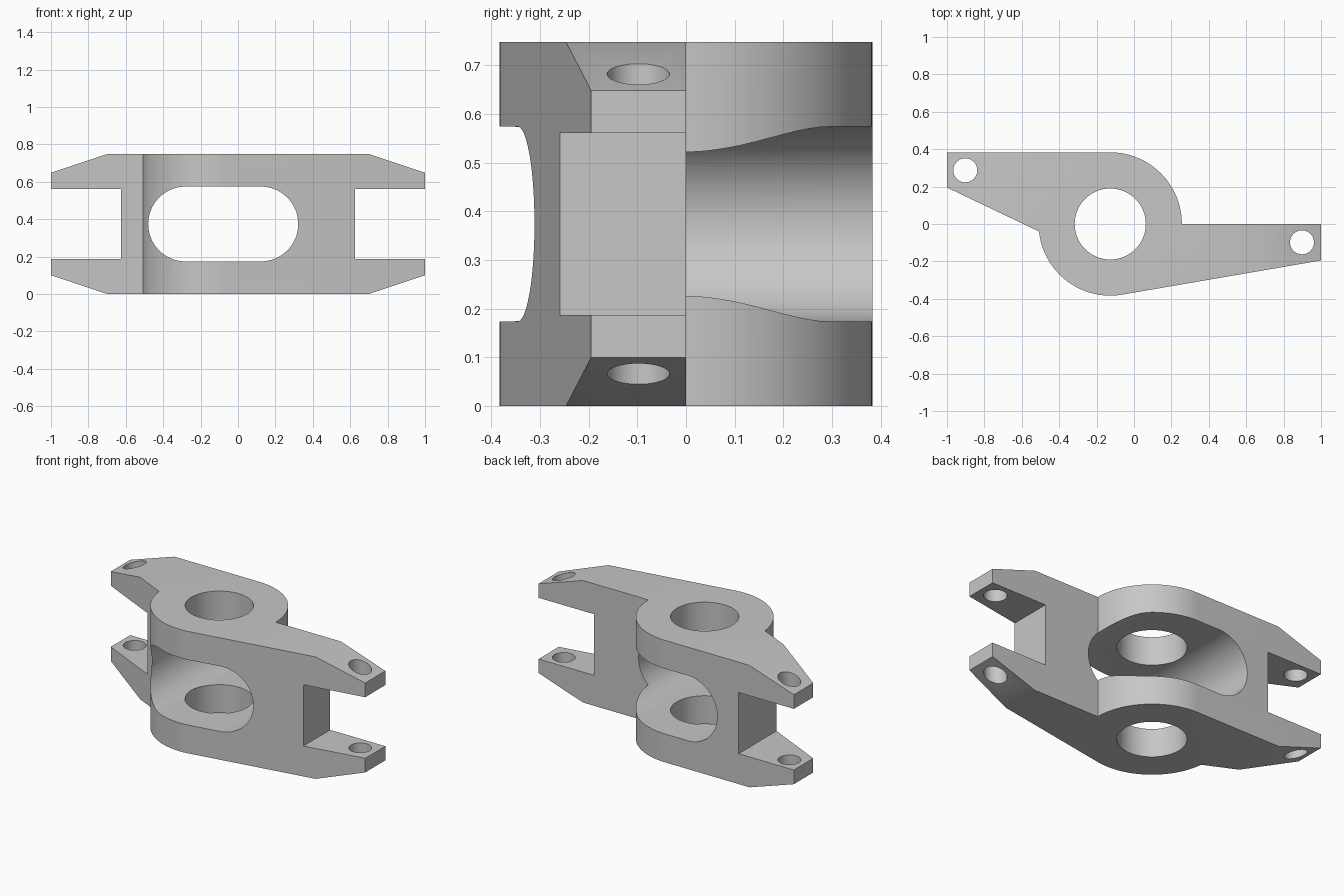
import bpy
import bmesh
from math import cos, sin, radians
from mathutils import Vector

cube = bpy.data.objects.get("Cube")
if cube:
    bpy.data.objects.remove(cube, do_unlink=True)

H = 0.748           # overall height
MID = H / 2
HUB_X, HUB_R = -0.127, 0.383

grey = bpy.data.materials.new("light_grey")
grey.use_nodes = True
grey.diffuse_color = (0.57, 0.57, 0.57, 1)
grey.node_tree.nodes["Principled BSDF"].inputs["Base Color"].default_value = (0.57, 0.57, 0.57, 1)


def arc(cx, cy, r, start, end, steps):
    """Points along an arc, angles in degrees."""
    angles = [radians(start + (end - start) * i / steps) for i in range(steps + 1)]
    return [(cx + r * cos(a), cy + r * sin(a)) for a in angles]


def prism(name, points, axis, low, high):
    """Extrude a closed profile along z (plan) or y (elevation)."""
    bm = bmesh.new()
    place = (lambda u, v: (u, v, low)) if axis == "z" else (lambda u, v: (u, low, v))
    face = bm.faces.new([bm.verts.new(place(u, v)) for u, v in points])
    move = Vector((0, 0, high - low)) if axis == "z" else Vector((0, high - low, 0))
    result = bmesh.ops.extrude_face_region(bm, geom=[face])
    bmesh.ops.translate(bm, vec=move, verts=[g for g in result["geom"] if isinstance(g, bmesh.types.BMVert)])
    bmesh.ops.recalc_face_normals(bm, faces=bm.faces)
    mesh = bpy.data.meshes.new(name)
    bm.to_mesh(mesh)
    bm.free()
    obj = bpy.data.objects.new(name, mesh)
    bpy.context.collection.objects.link(obj)
    return obj


def combine(target, tool, operation):
    """Apply a boolean and discard the tool."""
    tool.hide_render = True
    mod = target.modifiers.new(tool.name, "BOOLEAN")
    mod.object, mod.operation, mod.solver = tool, operation, "EXACT"
    bpy.ops.object.select_all(action="DESELECT")
    bpy.context.view_layer.objects.active = target
    target.select_set(True)
    bpy.ops.object.modifier_apply(modifier=mod.name)
    bpy.data.objects.remove(tool, do_unlink=True)


# Plan outline: round hub with two offset tapering arms
plan = [(-1, HUB_R)]
plan += arc(HUB_X, 0, HUB_R, 90, 0, 32)
plan += [(1, 0), (1, -0.195)]
plan += arc(HUB_X, 0, HUB_R, -80.2, -174, 32)
plan += [(-1, 0.195)]
bracket = prism("forked_bracket", plan, "z", -0.1, H + 0.1)
bracket.data.materials.append(grey)

# Front profile: chamfered fork tips, open at both ends
quarter = [(0.7, 0), (1.1, 0.133), (1.1, MID - 0.1875), (0.626, MID - 0.1875)]
right = quarter + [(x, H - z) for x, z in reversed(quarter)]
profile = right + [(-x, z) for x, z in reversed(right)]
combine(bracket, prism("fork_profile", profile, "y", -1, 1), "INTERSECT")

# Rounded window through the hub from front to back
window = arc(0.122, MID, 0.2, -90, 90, 32) + arc(-0.28, MID, 0.2, 90, 270, 32)
combine(bracket, prism("hub_window", window, "y", -1, 1), "DIFFERENCE")

# Vertical bore and the two pin holes
for name, x, y, r in (("hub_bore", HUB_X, 0, 0.19),
                      ("left_pin_hole", 0.898, -0.098, 0.064),
                      ("right_pin_hole", -0.902, 0.287, 0.064)):
    circle = arc(x, y, r, 0, 360, 64)[:-1]
    combine(bracket, prism(name, circle, "z", -0.2, H + 0.2), "DIFFERENCE")

bpy.ops.object.select_all(action="DESELECT")
bracket.select_set(True)
bpy.context.view_layer.objects.active = bracket
bpy.ops.object.shade_smooth_by_angle(angle=radians(25))
